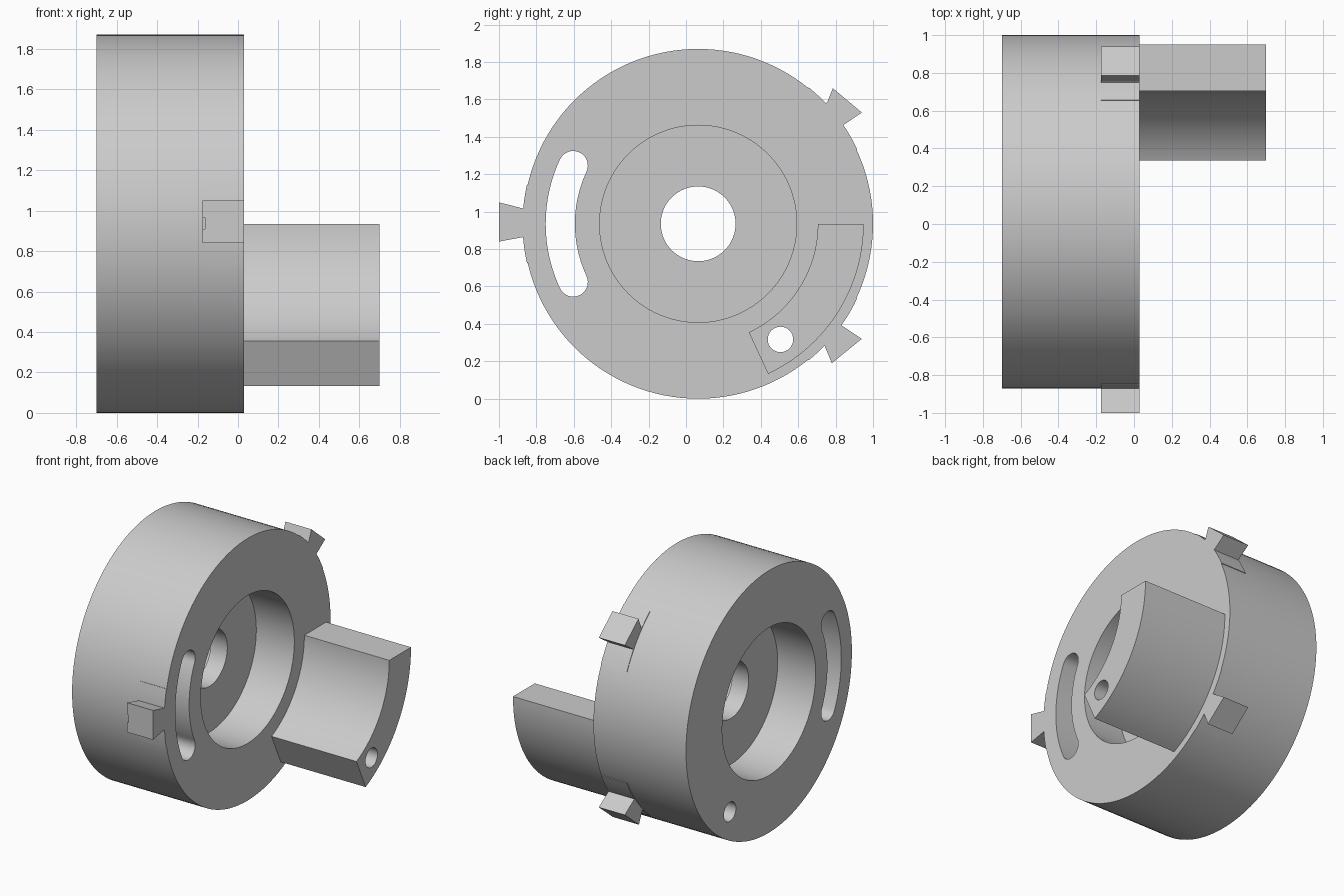
import bpy, bmesh
from math import sin, cos, pi, radians

if "Cube" in bpy.data.objects:
    bpy.data.objects.remove(bpy.data.objects["Cube"])

CY, CZ = 0.065, 0.935        # wheel axis, running along x
BACK, FACE = -0.7, 0.03      # wheel end planes
KEY_BACK = -0.175            # rear end of the dovetail keys

grey = bpy.data.materials.new("machined grey")
grey.use_nodes = True
grey.diffuse_color = (0.6, 0.6, 0.6, 1)
grey.node_tree.nodes["Principled BSDF"].inputs["Base Color"].default_value = (0.6, 0.6, 0.6, 1)


def arc(r, a0, a1, n, y=CY, z=CZ):
    """Points (y, z) on an arc, angles in degrees."""
    return [(y + r * cos(radians(a0 + (a1 - a0) * i / n)),
             z + r * sin(radians(a0 + (a1 - a0) * i / n))) for i in range(n + 1)]


def circle(r, n, y=CY, z=CZ):
    return arc(r, 0, 360, n, y, z)[:-1]


def sector(r0, r1, a0, a1, n):
    return arc(r1, a0, a1, n) + arc(r0, a1, a0, n)


def prism(name, outline, x0, x1):
    """Extrude a (y, z) outline along x."""
    bm = bmesh.new()
    base = bm.faces.new([bm.verts.new((x0, y, z)) for y, z in outline])
    new = bmesh.ops.extrude_face_region(bm, geom=[base])["geom"]
    bmesh.ops.translate(bm, vec=(x1 - x0, 0, 0),
                        verts=[v for v in new if isinstance(v, bmesh.types.BMVert)])
    bmesh.ops.recalc_face_normals(bm, faces=bm.faces)
    mesh = bpy.data.meshes.new(name)
    bm.to_mesh(mesh)
    bm.free()
    mesh.materials.append(grey)
    ob = bpy.data.objects.new(name, mesh)
    bpy.context.collection.objects.link(ob)
    return ob


def activate(ob):
    bpy.ops.object.select_all(action='DESELECT')
    ob.select_set(True)
    bpy.context.view_layer.objects.active = ob


def cut(ob, outline, x0, x1):
    cutter = prism("cutter", outline, x0, x1)
    cutter.hide_render = True
    mod = ob.modifiers.new("cut", 'BOOLEAN')
    mod.operation, mod.solver, mod.object = 'DIFFERENCE', 'EXACT', cutter
    activate(ob)
    bpy.ops.object.modifier_apply(modifier=mod.name)
    bpy.data.objects.remove(cutter)


def smooth(ob):
    activate(ob)
    bpy.ops.object.shade_smooth_by_angle(angle=radians(30))


# Wheel with a recess on each side, a centre bore and a curved slot
wheel = prism("wheel_body", circle(0.935, 128), BACK, FACE)
cut(wheel, circle(0.527, 96), FACE - 0.3, 1)
cut(wheel, circle(0.527, 96), -1, BACK + 0.3)
cut(wheel, circle(0.2, 64), -1, 1)

S, SR, CAP = 25, 0.737, 0.078
end_a, end_b = 180 - S, 180 + S
top, bottom = arc(SR, end_a, end_b, 1)
slot = (arc(SR + CAP, end_a, end_b, 32)
        + arc(CAP, end_b, end_b + 180, 16, *bottom)[1:-1]
        + arc(SR - CAP, end_b, end_a, 32)
        + arc(CAP, end_a + 180, end_a + 360, 16, *top)[1:-1])
cut(wheel, slot, -1, 1)

# Curved arm standing out from the face
arm = prism("curved_arm", sector(0.64, 0.885, -65, 0, 32), FACE, 0.7)

# Pin hole through arm and wheel
for part in (wheel, arm):
    cut(part, circle(0.068, 32, 0.505, 0.317), -1, 1)
    smooth(part)

# Dovetail keys on the rim: two neck corners sunk into the wheel, two outer corners
keys = {
    "front": (180, [(-0.865, 1.015), (-1, 1.05), (-1, 0.84), (-0.865, 0.865)]),
    "upper_back": (38, [(0.755, 1.585), (0.785, 1.66), (0.94, 1.53), (0.845, 1.465)]),
    "lower_back": (-38, [(0.74, 0.285), (0.78, 0.19), (0.94, 0.32), (0.835, 0.39)]),
}
for name, (angle, corners) in keys.items():
    d = (-0.04 * cos(radians(angle)), -0.04 * sin(radians(angle)))
    root = [(y + d[0], z + d[1]) for y, z in (corners[3], corners[0])]
    key = prism(name + "_key", corners + root, KEY_BACK, FACE)
    if name == "front":
        # Small nick in the rear edge of the key
        cut(key, [(-1.1, 0.91), (-0.97, 0.91), (-0.97, 0.965), (-1.1, 0.965)],
            KEY_BACK - 0.1, KEY_BACK + 0.013)
    seat = prism(name + "_key_seat", sector(0.9, 0.939, angle - 13, angle + 13, 10),
                 KEY_BACK, FACE)
    smooth(seat)
